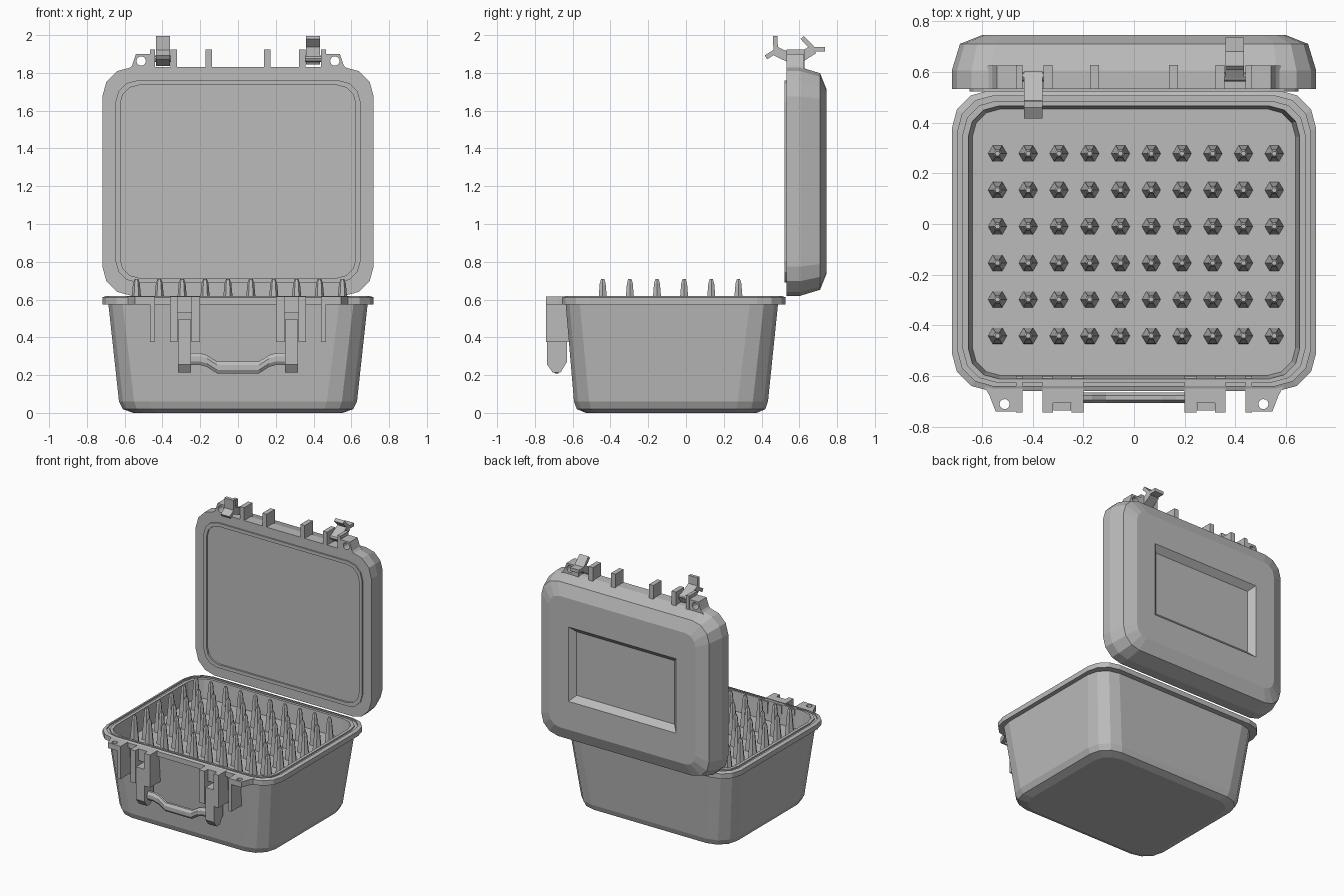
import bpy, bmesh, math
from mathutils import Vector

cube = bpy.data.objects.get("Cube")
if cube:
    bpy.data.objects.remove(cube, do_unlink=True)

GREY = (0.5, 0.5, 0.5, 1)
mat = bpy.data.materials.new("case grey")
mat.use_nodes = True
mat.diffuse_color = GREY
mat.node_tree.nodes["Principled BSDF"].inputs["Base Color"].default_value = GREY


def finish(name, bm):
    bmesh.ops.remove_doubles(bm, verts=bm.verts, dist=0.0001)
    bmesh.ops.recalc_face_normals(bm, faces=bm.faces)
    mesh = bpy.data.meshes.new(name)
    bm.to_mesh(mesh)
    bm.free()
    mesh.materials.append(mat)
    obj = bpy.data.objects.new(name, mesh)
    bpy.context.collection.objects.link(obj)
    return obj


def loft(bm, rings):
    """Skin a stack of equal-length point rings and cap both ends."""
    loops = [[bm.verts.new(p) for p in ring] for ring in rings]
    n = len(loops[0])
    for a, b in zip(loops, loops[1:]):
        for i in range(n):
            j = (i + 1) % n
            bm.faces.new((a[i], a[j], b[j], b[i]))
    bm.faces.new(loops[0])
    bm.faces.new(loops[-1])


def rounded_rect(hx, v0, v1, r, segments=3):
    """Outline of a rectangle with faceted round corners."""
    pts = []
    corners = [(hx - r, v1 - r), (r - hx, v1 - r), (r - hx, v0 + r), (hx - r, v0 + r)]
    for k, (cx, cv) in enumerate(corners):
        for i in range(segments + 1):
            t = (k + i / segments) * math.pi / 2
            pts.append((cx + r * math.cos(t), cv + r * math.sin(t)))
    return pts


PLACE = {"X": lambda u, v, d: (d, u, v),
         "Y": lambda u, v, d: (u, d, v),
         "Z": lambda u, v, d: (u, v, d)}


def prism(name, outline, d0, d1, axis, hole=None):
    """Extrude an outline along an axis, with an optional round hole (u, v, r)."""
    place = PLACE[axis]
    loops = [outline]
    if hole:
        u, v, r = hole
        loops.append([(u + r * math.cos(t * math.pi / 6), v + r * math.sin(t * math.pi / 6))
                      for t in range(12)])
    bm = bmesh.new()
    edges = []
    for pts in loops:
        vs = [bm.verts.new(place(p[0], p[1], d0)) for p in pts]
        edges += [bm.edges.new((vs[i - 1], vs[i])) for i in range(len(vs))]
    bmesh.ops.triangle_fill(bm, edges=edges, use_beauty=True)
    ext = bmesh.ops.extrude_face_region(bm, geom=bm.faces[:], use_keep_orig=True)
    shift = Vector(place(0, 0, d1 - d0))
    bmesh.ops.translate(bm, vec=shift,
                        verts=[g for g in ext["geom"] if isinstance(g, bmesh.types.BMVert)])
    return finish(name, bm)


def box(name, x0, x1, y0, y1, z0, z1):
    return prism(name, [(y0, z0), (y1, z0), (y1, z1), (y0, z1)], x0, x1, "X")


# Tapered tub with overhanging rim, seal groove and raised inner floor
FLOOR = 0.48
tub = [(0.555, -0.53, 0.375, 0.13, 0), (0.61, -0.578, 0.42, 0.15, 0.02),
       (0.63, -0.593, 0.434, 0.16, 0.06), (0.686, -0.637, 0.487, 0.15, 0.575),
       (0.718, -0.658, 0.527, 0.15, 0.575), (0.718, -0.658, 0.527, 0.15, 0.612),
       (0.695, -0.638, 0.505, 0.14, 0.62), (0.695, -0.638, 0.505, 0.14, 0.61),
       (0.675, -0.624, 0.485, 0.13, 0.61), (0.675, -0.624, 0.485, 0.13, 0.62),
       (0.653, -0.61, 0.465, 0.12, 0.62), (0.637, -0.597, 0.453, 0.11, FLOOR)]
bm = bmesh.new()
loft(bm, [[(x, y, z) for x, y in rounded_rect(hx, y0, y1, r)] for hx, y0, y1, r, z in tub])
finish("case_base", bm)

# Open lid: inner panel, seal ridge, shell, then sunken window on the back
MID, HX, HZ = 1.225, 0.718, 0.605
bm = bmesh.new()
rings = []
for inset, y in [(0.095, 0.535), (0.095, 0.522), (0.07, 0.522), (0.07, 0.532), (0, 0.532),
                 (0, 0.605), (0.032, 0.71), (0.12, 0.745)]:
    h = HZ - inset
    outline = rounded_rect(HX - inset, MID - h, MID + h, 0.155 - inset * 0.6)
    rings.append([(x, y, z) for x, z in outline])
for hx, h, y in [(0.44, 0.275, 0.745), (0.4, 0.235, 0.705)]:
    rings.append([(x, y, z) for x, z in rounded_rect(hx, MID - h, MID + h, 0)])
loft(bm, rings)
finish("case_lid", bm)

# Grid of six-sided spikes
bm = bmesh.new()
for i in range(10):
    for j in range(6):
        cx, cy = -0.538 + i * 0.1212, -0.441 + j * 0.1437
        loft(bm, [[(cx + r * math.cos(k * math.pi / 3), cy + r * math.sin(k * math.pi / 3), z)
                   for k in range(6)]
                  for r, z in [(0.037, FLOOR), (0.034, 0.52), (0.024, 0.62),
                               (0.018, 0.685), (0.01, 0.708)]])
finish("spikes", bm)

# Carry handle
bm = bmesh.new()
half = [(0.28, 0.285), (0.2, 0.285), (0.165, 0.275), (0.11, 0.24)]
path = [(-x, z) for x, z in half] + half[::-1]
loft(bm, [[(x, -0.685 + 0.022 * math.cos(k * math.pi / 4 + math.pi / 8),
            z + 0.034 * math.sin(k * math.pi / 4 + math.pi / 8)) for k in range(8)]
          for x, z in path])
finish("handle", bm)


def bar(name, x, p, q, thick):
    """Flat bar between two (y, z) points, across the latch width."""
    p, q = Vector(p), Vector(q)
    n = (q - p).normalized().orthogonal() * thick / 2
    prism(name, [p + n, q + n, q - n, p - n], x - 0.037, x + 0.037, "X")


for s, side in ((-1, "right"), (1, "left")):
    # Base fittings: padlock tab, ribs, catch and handle arm
    prism(f"base_tab_{side}", [(s * 0.59, -0.64), (s * 0.57, -0.675), (s * 0.545, -0.74),
                               (s * 0.44, -0.74), (s * 0.44, -0.64)],
          0.575, 0.616, "Z", (s * 0.51, -0.71, 0.02))
    for k, (a, b) in enumerate([(0.44, 0.465), (0.32, 0.36), (0.2, 0.247)]):
        box(f"base_rib_{k}_{side}", s * a, s * b, -0.742, -0.6, 0.375, 0.616)
    box(f"base_catch_{side}", s * 0.247, s * 0.32, -0.705, -0.62, 0.53, 0.616)
    prism(f"handle_arm_{side}", [(-0.735, 0.255), (-0.705, 0.213), (-0.665, 0.213),
                                 (-0.63, 0.27), (-0.63, 0.495), (-0.735, 0.495)],
          s * 0.249, s * 0.318, "X")

    # Lid fittings: padlock tab, ribs and latch pin
    prism(f"lid_tab_{side}", [(s * 0.585, 1.815), (s * 0.56, 1.84), (s * 0.54, 1.9),
                              (s * 0.46, 1.9), (s * 0.46, 1.815)],
          0.532, 0.625, "Y", (s * 0.513, 1.863, 0.025))
    for k, (a, b) in enumerate([(0.44, 0.465), (0.322, 0.357), (0.138, 0.173)]):
        box(f"lid_rib_{k}_{side}", s * a, s * b, 0.532, 0.627, 1.8, 1.925)
    prism(f"latch_pin_{side}", [(0.58 + 0.018 * math.cos(t * math.pi / 4),
                                 1.875 + 0.018 * math.sin(t * math.pi / 4)) for t in range(8)],
          s * 0.34, s * 0.45, "X")

# Latches, each swung open to a different angle
for side, x, root, joint, tips in [
        ("right", -0.397, (0.59, 1.86), (0.475, 1.915), [(0.423, 1.882), (0.472, 1.996)]),
        ("left", 0.397, (0.58, 1.865), (0.675, 1.925), [(0.735, 1.925), (0.615, 1.988)])]:
    bar(f"latch_plate_{side}", x, root, joint, 0.05)
    for k, tip in enumerate(tips):
        bar(f"latch_lip_{k}_{side}", x, joint, tip, 0.024)
